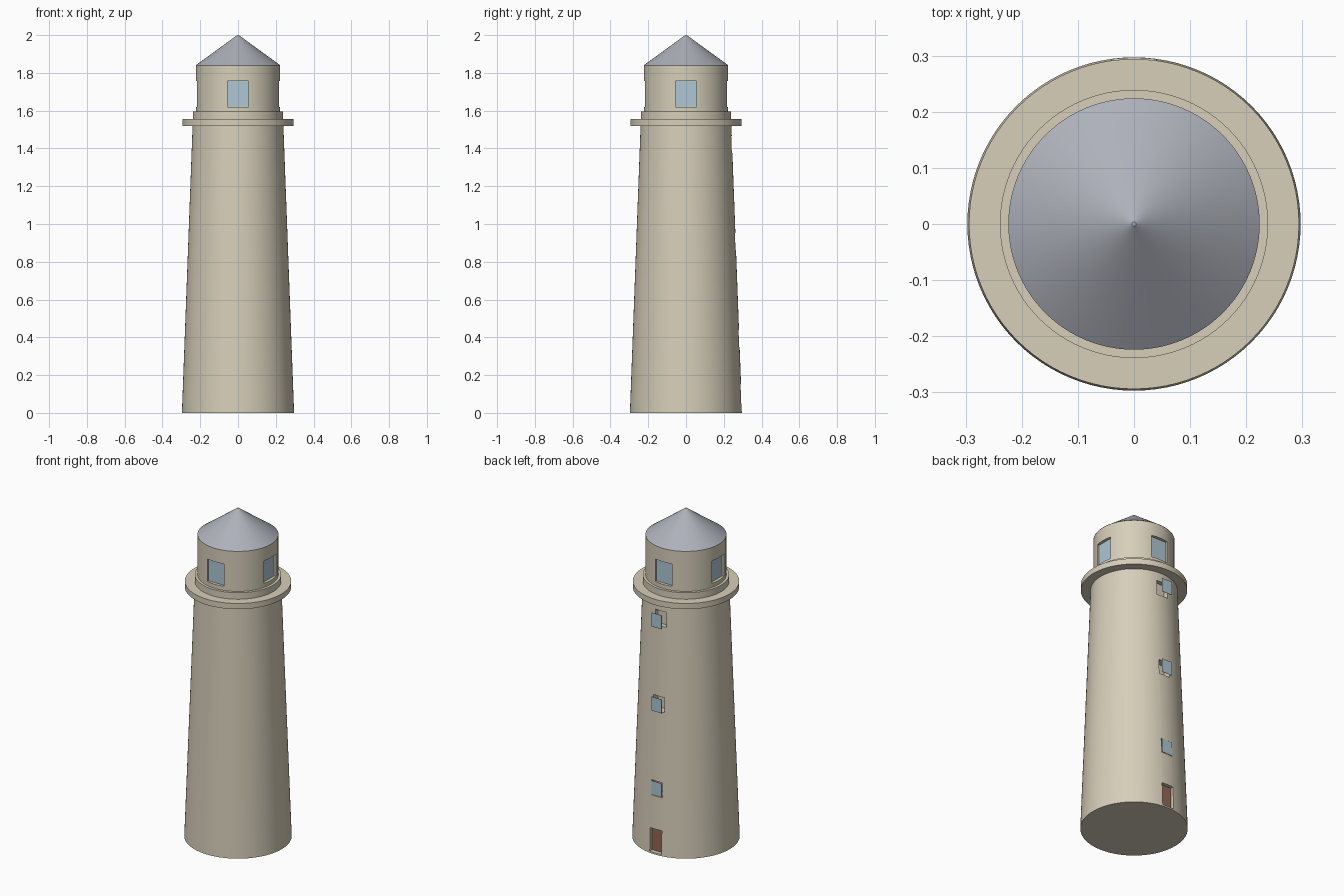
import bpy, bmesh, math
from mathutils import Matrix

if "Cube" in bpy.data.objects:
    bpy.data.objects.remove(bpy.data.objects["Cube"])


def material(name, color):
    m = bpy.data.materials.new(name)
    m.diffuse_color = (*color, 1)
    m.use_nodes = True
    m.node_tree.nodes["Principled BSDF"].inputs["Base Color"].default_value = m.diffuse_color
    return m


STONE = material("stone", (0.68, 0.62, 0.49))
SLATE = material("slate", (0.42, 0.44, 0.49))
GLASS = material("glass", (0.42, 0.57, 0.66))
WOOD = material("wood", (0.28, 0.14, 0.09))


def add_object(name, bm, mat=None):
    bmesh.ops.recalc_face_normals(bm, faces=bm.faces)
    me = bpy.data.meshes.new(name)
    bm.to_mesh(me)
    bm.free()
    ob = bpy.data.objects.new(name, me)
    bpy.context.collection.objects.link(ob)
    if mat:
        me.materials.append(mat)
    return ob


def drum(name, r0, r1, z0, z1, mat):
    bm = bmesh.new()
    bmesh.ops.create_cone(bm, cap_ends=True, segments=96, radius1=r0, radius2=r1,
                          depth=z1 - z0,
                          matrix=Matrix.Translation((0, 0, (z0 + z1) / 2)))
    return add_object(name, bm, mat)


def wall_box(name, width, z0, z1, y0, y1, mat=None, turn=0):
    # Box on the +y wall, turned around the tower axis
    bm = bmesh.new()
    bmesh.ops.create_cube(
        bm, size=1,
        matrix=Matrix.Rotation(turn, 4, 'Z')
        @ Matrix.Translation((0, (y0 + y1) / 2, (z0 + z1) / 2))
        @ Matrix.Diagonal((width, y1 - y0, z1 - z0, 1)))
    return add_object(name, bm, mat)


def cut(target, cutter):
    cutter.hide_render = True
    mod = target.modifiers.new("niche", 'BOOLEAN')
    mod.operation = 'DIFFERENCE'
    mod.solver = 'EXACT'
    mod.object = cutter
    bpy.context.view_layer.objects.active = target
    bpy.ops.object.modifier_apply(modifier=mod.name)
    bpy.data.objects.remove(cutter)


# Main masonry and roof
tower = drum("tower", 0.297, 0.24, 0, 1.53, STONE)
gallery = drum("gallery", 0.294, 0.294, 1.52, 1.555, STONE)
plinth = drum("lantern_plinth", 0.239, 0.239, 1.555, 1.595, STONE)
lantern = drum("lantern_room", 0.223, 0.223, 1.595, 1.84, STONE)
roof = drum("roof", 0.224, 0.004, 1.84, 2.0, SLATE)

# Four recessed lantern windows
for i in range(4):
    turn = i * math.pi / 2
    cut(lantern, wall_box("cutter", 0.112, 1.62, 1.757, 0.2, 0.3, turn=turn))
    wall_box(f"lantern_window_{i + 1}", 0.11, 1.621, 1.756, 0.199, 0.206, GLASS, turn)

# Stair windows in the back wall: niche plus thin upright pane
for i, z in enumerate((0.395, 0.907, 1.42)):
    cut(tower, wall_box("cutter", 0.074, z - 0.045, z + 0.045, 0.215, 0.35))
    wall_box(f"stair_window_{i + 1}", 0.07, z - 0.042, z + 0.042, 0.282, 0.284, GLASS)

# Recessed door
cut(tower, wall_box("cutter", 0.078, 0.01, 0.152, 0.266, 0.35))
wall_box("door", 0.076, 0.011, 0.15, 0.262, 0.273, WOOD)

# Smooth round walls, sharp rims
bpy.ops.object.select_all(action='DESELECT')
for ob in (tower, gallery, plinth, lantern, roof):
    ob.select_set(True)
bpy.context.view_layer.objects.active = tower
bpy.ops.object.shade_smooth_by_angle(angle=math.radians(30))
